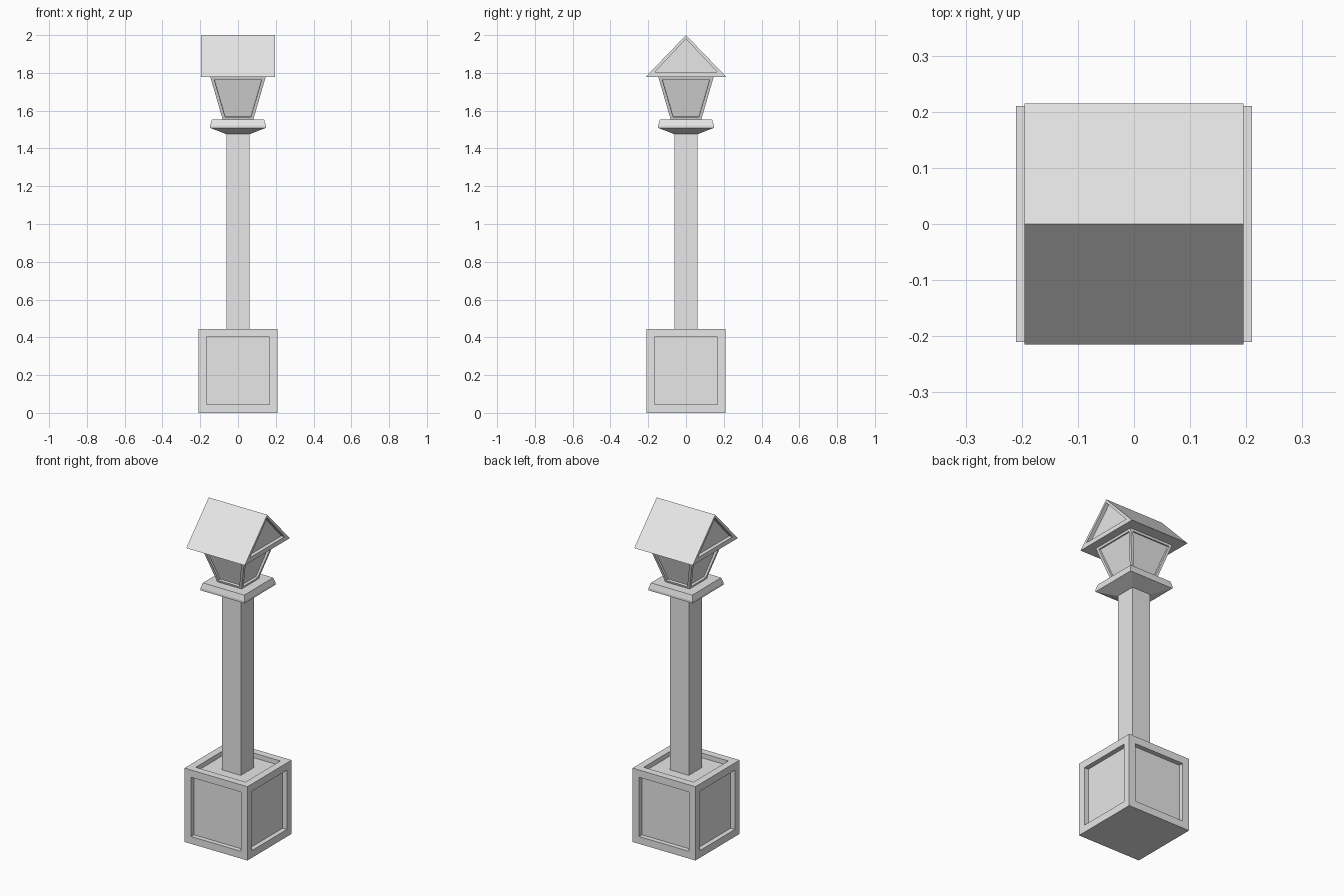
import bpy
import bmesh
import math

cube = bpy.data.objects.get("Cube")
if cube:
    bpy.data.objects.remove(cube, do_unlink=True)

stone = bpy.data.materials.new("stone_grey")
stone.use_nodes = True
colour = (0.8, 0.8, 0.8, 1)
stone.diffuse_color = colour
stone.node_tree.nodes["Principled BSDF"].inputs["Base Color"].default_value = colour


def square_stack(bm, profile):
    """Closed solid from square rings given as (half width, height)."""
    corners = [(-1, -1), (1, -1), (1, 1), (-1, 1)]
    rings = [[bm.verts.new((w * x, w * y, z)) for x, y in corners] for w, z in profile]
    bm.faces.new(rings[0][::-1])
    bm.faces.new(rings[-1])
    for low, high in zip(rings, rings[1:]):
        for i in range(4):
            j = (i + 1) % 4
            bm.faces.new((low[i], low[j], high[j], high[i]))
    bm.normal_update()


def border(bm, faces, width):
    bmesh.ops.inset_individual(bm, faces=faces, thickness=width, use_even_offset=True)


def sink(bm, faces, depth):
    """Push framed panels straight in."""
    bm.normal_update()
    bmesh.ops.inset_individual(bm, faces=faces, thickness=0, depth=-depth)


def finish(bm, name):
    mesh = bpy.data.meshes.new(name)
    bm.to_mesh(mesh)
    bm.free()
    mesh.materials.append(stone)
    obj = bpy.data.objects.new(name, mesh)
    bpy.context.collection.objects.link(obj)


# Pedestal with sunken panels on the sides and top
bm = bmesh.new()
square_stack(bm, [(0.21, 0), (0.21, 0.445)])
panels = [f for f in bm.faces if f.normal.z > -0.5]
border(bm, panels, 0.044)
sink(bm, panels, 0.028)
finish(bm, "pedestal")

# Square post
bm = bmesh.new()
square_stack(bm, [(0.062, 0.41), (0.062, 1.48)])
finish(bm, "post")

# Flared cap under the lantern
bm = bmesh.new()
square_stack(bm, [(0.064, 1.476), (0.147, 1.509), (0.147, 1.522), (0.138, 1.553)])
finish(bm, "post_cap")

# Tapered lantern with sunken panes
bm = bmesh.new()
square_stack(bm, [(0.08, 1.55), (0.147, 1.78)])
panes = [f for f in bm.faces if abs(f.normal.z) < 0.7]
border(bm, panes, 0.016)
sink(bm, panes, 0.013)
finish(bm, "lantern")

# Gabled roof, ridge along x
bm = bmesh.new()
EAVE, RIDGE, HALF = 1.777, 2.0, 0.195
ends = [[bm.verts.new((x, y, z)) for y, z in ((-0.215, EAVE), (0.215, EAVE), (0, RIDGE))]
        for x in (-HALF, HALF)]
gables = [bm.faces.new(ends[0][::-1]), bm.faces.new(ends[1])]
for i in range(3):
    j = (i + 1) % 3
    bm.faces.new((ends[0][i], ends[0][j], ends[1][j], ends[1][i]))
bm.normal_update()

# Gable panels, with a deeper rail along the bottom
border(bm, gables, 0.014)
for face in gables:
    for v in face.verts:
        if v.co.z < 1.85:
            v.co.y = math.copysign(0.165, v.co.y)
            v.co.z = 1.804
sink(bm, gables, 0.022)
bmesh.ops.recalc_face_normals(bm, faces=bm.faces)
finish(bm, "roof")
